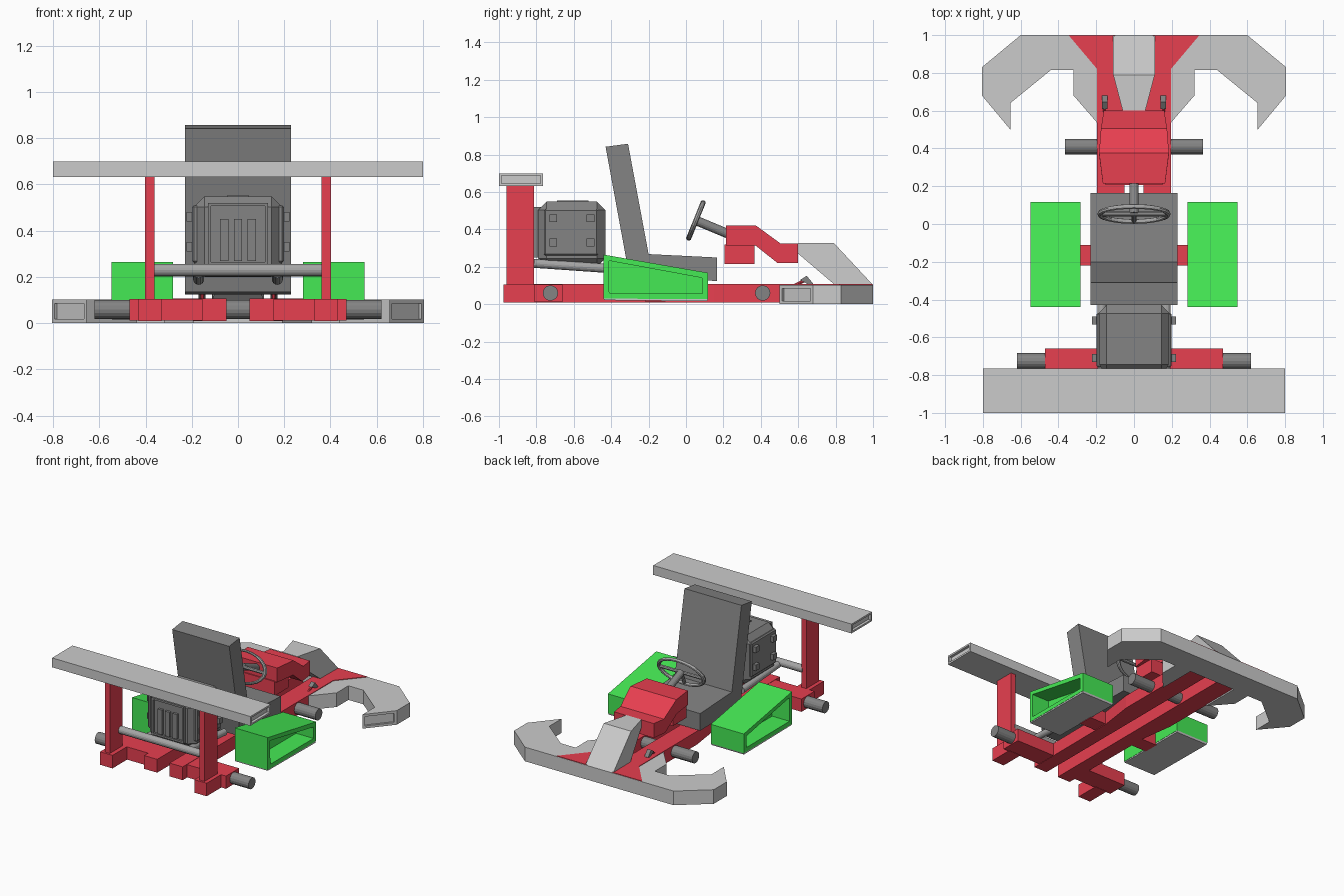
import bpy, bmesh, math
from mathutils import Vector, Matrix

if "Cube" in bpy.data.objects:
    bpy.data.objects.remove(bpy.data.objects["Cube"])


def material(name, rgb):
    m = bpy.data.materials.new(name)
    m.diffuse_color = (*rgb, 1)
    m.use_nodes = True
    m.node_tree.nodes["Principled BSDF"].inputs["Base Color"].default_value = m.diffuse_color
    return m


RED = material("red_paint", (0.80, 0.05, 0.08))
GREEN = material("green_paint", (0.06, 0.82, 0.09))
DARK = material("charcoal", (0.23, 0.23, 0.23))
STEEL = material("steel", (0.38, 0.38, 0.38))


def finish(name, bm, mat):
    bmesh.ops.recalc_face_normals(bm, faces=bm.faces[:])
    me = bpy.data.meshes.new(name)
    bm.to_mesh(me)
    bm.free()
    ob = bpy.data.objects.new(name, me)
    bpy.context.collection.objects.link(ob)
    if mat:
        me.materials.append(mat)
    return ob


def prism(name, pts, lo, hi, axis="x", mat=None, widths=None):
    """Extrude a profile along x (pts are y,z) or z (pts are x,y)."""
    bm = bmesh.new()
    rings = []
    for side in (lo, hi):
        ring = []
        for i, (a, b) in enumerate(pts):
            s = side * (widths[i] if widths else 1)
            ring.append(bm.verts.new((s, a, b) if axis == "x" else (a, b, s)))
        rings.append(ring)
        bm.faces.new(ring)
    n = len(pts)
    for i in range(n):
        j = (i + 1) % n
        bm.faces.new((rings[0][i], rings[0][j], rings[1][j], rings[1][i]))
    return finish(name, bm, mat)


def box(name, x, y, z, mat=None, bevel=0):
    bm = bmesh.new()
    bmesh.ops.create_cube(bm, size=1)
    for v in bm.verts:
        for k, (lo, hi) in enumerate((x, y, z)):
            v.co[k] = lo if v.co[k] < 0 else hi
    if bevel:
        bmesh.ops.bevel(bm, geom=bm.edges[:], offset=bevel, segments=1, affect="EDGES")
    return finish(name, bm, mat)


def tube(name, a, b, r, mat=DARK, sides=16):
    a, b = Vector(a), Vector(b)
    bm = bmesh.new()
    rot = (b - a).to_track_quat("Z", "Y").to_matrix().to_4x4()
    bmesh.ops.create_cone(bm, cap_ends=True, segments=sides, radius1=r, radius2=r,
                          depth=(b - a).length, matrix=Matrix.Translation((a + b) / 2) @ rot)
    return finish(name, bm, mat)


def recess(ob, direction, inset, depth):
    """Sink a panel into the outermost face that points along direction."""
    d = Vector(direction).normalized()
    bm = bmesh.new()
    bm.from_mesh(ob.data)
    f = max(bm.faces, key=lambda f: f.normal.dot(d) + 0.2 * f.calc_center_median().dot(d))
    bmesh.ops.inset_individual(bm, faces=[f], thickness=inset)
    f.normal_update()
    n = f.normal.copy()
    new = bmesh.ops.extrude_discrete_faces(bm, faces=[f])["faces"][0]
    bmesh.ops.translate(bm, verts=new.verts[:], vec=-n * depth)
    bm.to_mesh(ob.data)
    bm.free()


# Rear wing with sunken ends
wing = box("rear_wing", (-0.8, 0.8), (-1, -0.765), (0.632, 0.70))
recess(wing, (1, 0, 0), 0.018, 0.02)
recess(wing, (-1, 0, 0), 0.018, 0.02)

# Front bumper with hooked ends
half = [(0.6, 1), (0.805, 0.83), (0.805, 0.68), (0.655, 0.5), (0.655, 0.64), (0.44, 0.815),
        (0.32, 0.815), (0.32, 0.68), (0.19, 0.53), (0.19, 0.82)]
bumper = prism("front_bumper", half + [(-x, y) for x, y in reversed(half)], 0, 0.103, "z")
for s in (-1, 1):
    recess(bumper, (0.18 * s, -0.15, 0), 0.025, 0.015)

# Nose wedge
prism("nose", [(0.6, 0.328), (0.79, 0.328), (1.0, 0.103), (0.8, 0.1), (0.6, 0.27)],
      -1, 1, "x", None, [0.06, 0.11, 0.112, 0.11, 0.06])

# Axles
tube("rear_axle_left", (-0.62, -0.725, 0.06), (-0.05, -0.725, 0.06), 0.041)
tube("rear_axle_right", (0.05, -0.725, 0.06), (0.62, -0.725, 0.06), 0.041)
tube("front_axle", (-0.365, 0.41, 0.06), (0.365, 0.41, 0.06), 0.041)

for s, side in ((-1, "left"), (1, "right")):
    def span(a, b):
        return tuple(sorted((s * a, s * b)))

    # Chassis
    rail = [(0.05, -0.86), (0.155, -0.86), (0.16, -0.1), (0.195, 0.15), (0.195, 0.85), (0.05, 0.85)]
    prism("chassis_rail_" + side, [(s * x, y) for x, y in rail], 0.01, 0.107, "z", RED)
    fan = [(0.05, 0.6), (0.195, 0.6), (0.195, 0.82), (0.345, 0.998), (0.1, 0.998)]
    prism("rail_fan_" + side, [(s * x, y) for x, y in fan], 0.09, 0.107, "z", RED)
    box("rear_beam_" + side, span(0.05, 0.47), (-0.81, -0.66), (0.012, 0.105), RED)
    box("pod_bracket_" + side, span(0.1, 0.29), (-0.22, -0.11), (0.015, 0.105), RED)
    box("post_base_" + side, span(0.33, 0.43), (-0.975, -0.8), (0.01, 0.105), RED)
    box("wing_post_" + side, span(0.362, 0.402), (-0.96, -0.812), (0.1, 0.634), RED)

    # Side pod, hollowed on the outer face, with a grey floor
    pod = prism("side_pod_" + side, [(-0.44, 0.265), (0.117, 0.168), (0.117, 0.028), (-0.44, 0.03)],
                s * 0.282, s * 0.548, "x", GREEN)
    recess(pod, (s, 0, 0), 0.042, 0.14)
    prism("pod_floor_" + side, [(-0.44, 0.03), (0.117, 0.028), (0.112, 0.016), (-0.438, 0.022)],
          s * 0.284, s * 0.546, "x")

    # Engine carrier tubes, engine bolts and side plates
    tube("engine_tube_" + side, (s * 0.17, -0.83, 0.22), (s * 0.17, -0.4, 0.19), 0.024, STEEL)
    box("engine_plate_" + side, span(0.17, 0.198), (-0.76, -0.47), (0.26, 0.51), DARK, 0.008)
    for y in (-0.71, -0.51):
        for z in (0.33, 0.46):
            box("engine_bolt_" + side, span(0.19, 0.222), (y - 0.021, y + 0.021), (z - 0.021, z + 0.021), DARK)

    # Pedal: red bracket with a dark pad
    tube("pedal_arm_" + side, (s * 0.155, 0.58, 0.1), (s * 0.155, 0.65, 0.135), 0.008, RED, 8)
    prism("pedal_pad_" + side, [(0.61, 0.13), (0.645, 0.152), (0.68, 0.11), (0.665, 0.1)],
          s * 0.14, s * 0.17, "x", DARK)

tube("rear_cross_tube", (-0.37, -0.835, 0.23), (0.37, -0.835, 0.23), 0.027, STEEL)

# Engine block, rear grille and top hatch
box("engine", (-0.19, 0.19), (-0.79, -0.43), (0.2, 0.548), DARK, 0.045)
grille = box("engine_grille", (-0.13, 0.13), (-0.812, -0.77), (0.25, 0.52), DARK, 0)
recess(grille, (0, -1, 0), 0.02, 0.015)
for x in (-0.06, 0, 0.06):
    box("grille_rib", (x - 0.018, x + 0.018), (-0.815, -0.78), (0.27, 0.45), DARK)
hatch = box("engine_hatch", (-0.045, 0.045), (-0.69, -0.52), (0.53, 0.555), DARK)
recess(hatch, (0, 0, 1), 0.012, 0.01)

# Seat
prism("seat", [(-0.43, 0.842), (-0.31, 0.858), (-0.2, 0.268), (0.165, 0.25), (0.165, 0.125),
               (-0.3, 0.135)], -0.23, 0.23, "x", DARK)

# Dashboard cowl and its lower box
prism("dashboard", [(0.215, 0.42), (0.375, 0.42), (0.505, 0.325), (0.6, 0.325), (0.6, 0.22),
                    (0.49, 0.22), (0.37, 0.315), (0.215, 0.315)],
      -1, 1, "x", RED, [0.165, 0.185, 0.175, 0.16, 0.16, 0.175, 0.185, 0.165])
box("dashboard_lower_box", (-0.15, 0.15), (0.207, 0.365), (0.215, 0.32), RED)

# Steering column and oval wheel
hub = Vector((0, 0.053, 0.448))
up = Vector((0, 0.37, 0.93))
tube("steering_column", hub, (0, 0.24, 0.37), 0.025, DARK)
tube("wheel_spoke_cross", hub - Vector((0.18, 0, 0)), hub + Vector((0.18, 0, 0)), 0.012, STEEL, 8)
tube("wheel_spoke_lower", hub, hub - up * 0.1, 0.012, STEEL, 8)
bpy.ops.mesh.primitive_torus_add(major_segments=24, minor_segments=8, major_radius=0.18,
                                 minor_radius=0.015, location=hub,
                                 rotation=(math.radians(68), 0, 0))
wheel = bpy.context.object
wheel.name = "steering_wheel"
wheel.scale = (1, 0.59, 0.9)
wheel.data.materials.append(STEEL)
